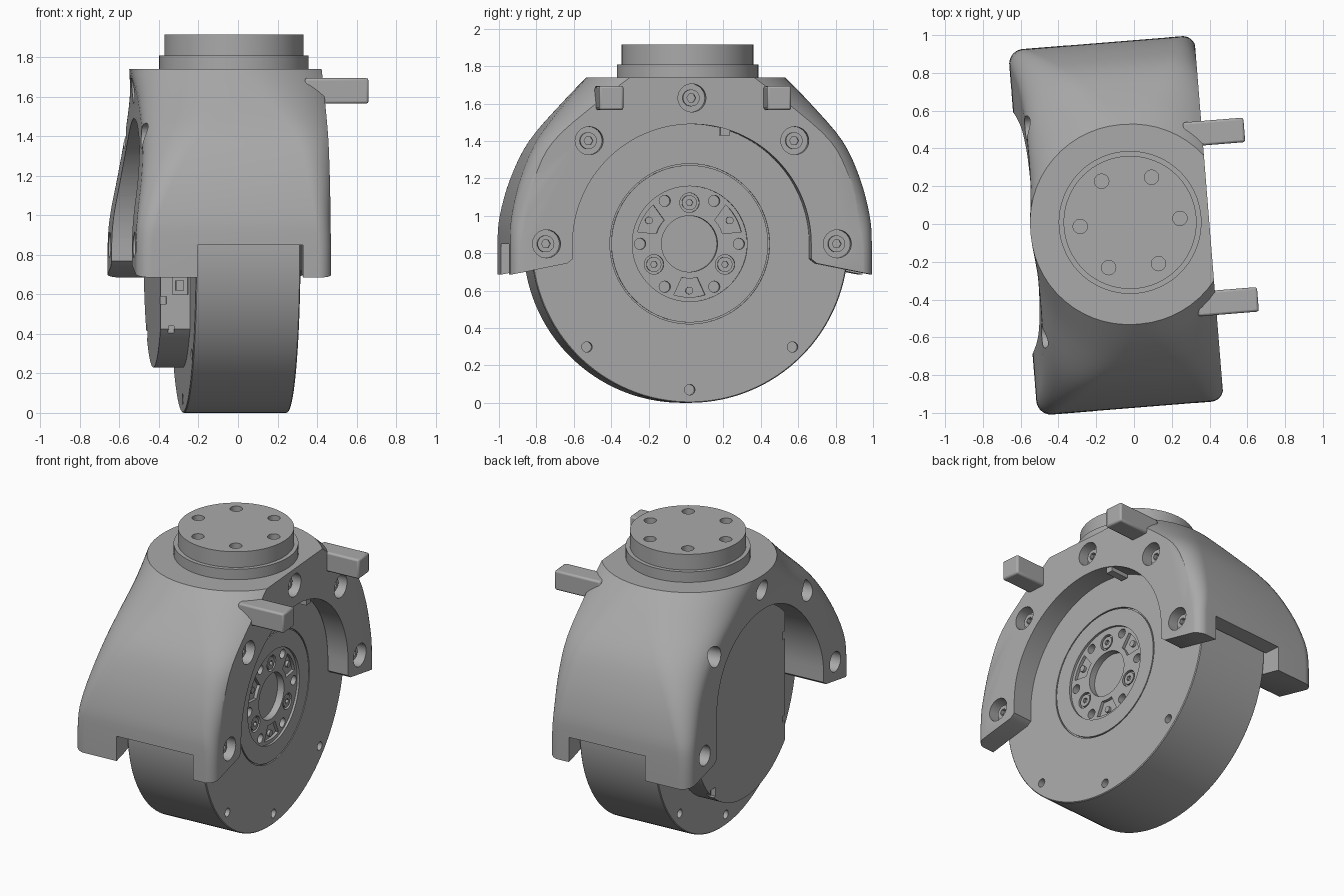
import bpy, bmesh, math
from mathutils import Vector
from math import sin, cos, pi, radians

if "Cube" in bpy.data.objects:
    bpy.data.objects.remove(bpy.data.objects["Cube"])

AXIS_Z = 0.85   # height of the motor axis
BOLT_R = 0.78   # bolt circle of the motor
TURN = radians(4.6)

grey = bpy.data.materials.new("plain grey")
grey.use_nodes = True
grey.diffuse_color = (0.4, 0.4, 0.4, 1)
grey.node_tree.nodes["Principled BSDF"].inputs["Base Color"].default_value = (0.4, 0.4, 0.4, 1)

parts = []


def rings_to_object(name, rings, keep=True):
    """Bridge equal rings of points, cap both ends."""
    bm = bmesh.new()
    loops = [[bm.verts.new(p) for p in ring] for ring in rings]
    n = len(loops[0])
    for lo, hi in zip(loops, loops[1:]):
        for i in range(n):
            j = (i + 1) % n
            bm.faces.new((lo[i], lo[j], hi[j], hi[i]))
    bm.faces.new(loops[0][::-1])
    bm.faces.new(loops[-1])
    bmesh.ops.recalc_face_normals(bm, faces=bm.faces)
    mesh = bpy.data.meshes.new(name)
    bm.to_mesh(mesh)
    bm.free()
    obj = bpy.data.objects.new(name, mesh)
    bpy.context.collection.objects.link(obj)
    mesh.materials.append(grey)
    if keep:
        parts.append(obj)
    return obj


def prism(name, pts, a, b, axis="X", keep=True):
    """Extrude a flat profile along x (profile is y, z) or z (profile is x, y)."""
    place = (lambda u, v, w: (w, u, v)) if axis == "X" else (lambda u, v, w: (u, v, w))
    return rings_to_object(name, [[place(u, v, w) for u, v in pts] for w in (a, b)], keep)


def arc(r, start=0, end=360, n=64, cu=0.0, cv=AXIS_Z):
    full = end - start == 360
    steps = n if full else n + 1
    angles = [radians(start + (end - start) * i / n) for i in range(steps)]
    return [(cu + r * cos(t), cv + r * sin(t)) for t in angles]


def box(name, y0, y1, z0, z1, x0, x1, keep=True):
    return prism(name, [(y0, z0), (y1, z0), (y1, z1), (y0, z1)], x0, x1, "X", keep)


def lathe(name, profile, n=128):
    """Turn (radius, x) pairs around the motor axis."""
    return rings_to_object(name, [[(x, u, v) for u, v in arc(r, n=n)] for r, x in profile])


def carve(obj, cutters):
    """Subtract each cutter and remove it."""
    bpy.context.view_layer.objects.active = obj
    for c in cutters:
        m = obj.modifiers.new("cut", "BOOLEAN")
        m.object, m.operation, m.solver = c, "DIFFERENCE", "EXACT"
        bpy.ops.object.modifier_apply(modifier=m.name)
        bpy.data.objects.remove(c)


def polar(r, deg):
    return r * cos(radians(deg)), AXIS_Z + r * sin(radians(deg))


def hole(r, x0, x1, at, n=24):
    return prism("cutter", arc(r, n=n, cu=at[0], cv=at[1]), x0, x1, "X", False)


# Housing: loft from a long rounded box at the feet to a round neck seat
# columns: height, half length, back x, front x, back corner, front corner
ROWS = [Vector(r) for r in (
    (0.62, 0.97, -0.59, 0.40, 0.08, 0.07),
    (0.85, 0.97, -0.59, 0.40, 0.08, 0.07),
    (1.00, 0.96, -0.58, 0.40, 0.10, 0.09),
    (1.20, 0.91, -0.55, 0.42, 0.16, 0.14),
    (1.40, 0.82, -0.53, 0.45, 0.27, 0.22),
    (1.60, 0.66, -0.53, 0.49, 0.43, 0.40),
    (1.74, 0.53, -0.55, 0.51, 0.52, 0.52))]


def smooth_rows(rows, steps=4):
    out = []
    for i in range(len(rows) - 1):
        p, q = rows[i], rows[i + 1]
        before, after = rows[max(i - 1, 0)], rows[min(i + 2, len(rows) - 1)]
        for s in range(steps):
            t = s / steps
            out.append(p + 0.5 * t * (q - before + t * (2 * before - 5 * p + 4 * q - after
                       + t * (3 * (p - q) + after - before))))
    return out + [rows[-1]]


def section(row, n=14):
    z, h, xb, xf, rb, rf = row
    front = arc(rf, 0, 90, n, xf - rf, h - rf)
    back = arc(rb, 90, 180, n, xb + rb, h - rb)
    half = front + back
    return [(x, y, z) for x, y in half] + [(x, -y, z) for x, y in reversed(half)]


housing = rings_to_object("housing", [section(r) for r in smooth_rows(ROWS)])
bm = bmesh.new()
bm.from_mesh(housing.data)
cut = bmesh.ops.bisect_plane(bm, geom=bm.verts[:] + bm.edges[:] + bm.faces[:],
                             plane_co=(0.398, 0, 0), plane_no=(1, 0, 0), clear_outer=True)
bmesh.ops.holes_fill(bm, edges=[e for e in bm.edges if e.is_boundary])
bmesh.ops.recalc_face_normals(bm, faces=bm.faces)
bm.to_mesh(housing.data)
bm.free()

opening = prism("cutter", arc(0.64, 0, 180) + [(-0.64, 0.4), (0.64, 0.4)], -1, 1, "X", False)
cavity = prism("cutter", arc(0.86, 0, 180) + [(-0.86, 0.4), (0.86, 0.4)], -0.285, 0.255, "X", False)
slot = box("cutter", -1.2, 1.2, 0.4, AXIS_Z, -0.283, 0.253, False)
foot_slant = prism("cutter", [(-1.2, 0.4), (1.2, 0.4), (1.2, 0.64), (0.97, 0.685), (0.67, 0.745),
                              (0.6, 0.8), (-0.6, 0.8), (-0.67, 0.745), (-0.97, 0.685),
                              (-1.2, 0.64)], -1, 1, "X", False)
cutters = [opening, cavity, slot, foot_slant]
for deg in range(0, 181, 45):
    at = polar(BOLT_R, deg)
    cutters += [hole(0.075, 0.32, 1, at, 32), hole(0.065, -1, -0.36, at, 32)]
carve(housing, cutters)

# Housing bolts seated in the counterbores
for i, deg in enumerate(range(0, 181, 45)):
    y, z = polar(BOLT_R, deg)
    for side, x0, x1 in (("right", 0.31, 0.355), ("back", -0.38, -0.35)):
        bolt = prism(f"housing_bolt_{side}_{i}", arc(0.045, n=24, cu=y, cv=z), x0, x1)
        if side == "right":
            carve(bolt, [hole(0.024, 0.33, 1, (y, z), 6)])

# Small locating tab at the top of the opening
box("locating_tab", 0.155, 0.205, 1.43, 1.5, 0.26, 0.39)

# Neck and mounting flange
NX, NY = -0.02, 0.01
prism("neck", arc(0.378, n=96, cu=NX, cv=NY), 1.73, 1.81, "Z")
flange = prism("mounting_flange", arc(0.352, n=96, cu=NX, cv=NY), 1.80, 1.915, "Z")
carve(flange, [prism("cutter", arc(0.038, n=24, cu=NX + 0.265 * cos(k * pi / 3),
                                   cv=NY + 0.265 * sin(k * pi / 3)), 1.84, 2, "Z", False)
               for k in range(6)])

# Side pegs
for side in (-1, 1):
    y = 0.45 * side
    peg = box("peg_left" if side > 0 else "peg_right", y - 0.065, y + 0.065, 1.565, 1.695, 0.3, 0.622)
    bev = peg.modifiers.new("soft edges", "BEVEL")
    bev.width, bev.segments = 0.012, 2

# Motor body with stepped hub rings
motor = lathe("motor_body", [
    (0.62, -0.28), (0.845, -0.28), (0.85, -0.275), (0.85, 0.245), (0.845, 0.25),
    (0.428, 0.25), (0.428, 0.238), (0.42, 0.238), (0.42, 0.25), (0.308, 0.25),
    (0.308, 0.235), (0.15, 0.235), (0.15, 0.19)])
cutters = []
for deg in range(225, 316, 45):
    at = polar(BOLT_R, deg)
    cutters += [hole(0.028, 0.2, 1, at), hole(0.028, -1, -0.23, at)]
for deg in range(0, 360, 60):
    cutters.append(hole(0.03, 0.19, 1, polar(0.265, deg)))
for deg in (90, 210, 330):
    cutters.append(hole(0.052, 0.215, 1, polar(0.22, deg)))
for deg in (30, 150, 270):
    pocket = arc(0.285, deg - 17, deg + 17, 8) + arc(0.185, deg + 13, deg - 13, 6)
    cutters.append(prism("cutter", pocket, 0.215, 1, "X", False))
carve(motor, cutters)

# Hub screws
for i, deg in enumerate(range(30, 360, 60)):
    y, z = polar(0.22 if i % 2 else 0.25, deg)
    big = deg in (90, 210, 330)
    screw = prism(f"hub_screw_{i}", arc(0.04 if big else 0.02, n=20, cu=y, cv=z), 0.2, 0.232)
    if big:
        carve(screw, [hole(0.018, 0.215, 1, (y, z), 6)])

# Rear cover: disc with one flat side, rim notches and a connector
flat = math.degrees(math.acos(0.45 / 0.62))
cover = prism("rear_cover", arc(0.62, flat - 180, 180 - flat, 96), -0.43, -0.27)
carve(cover, [box("cutter", -0.6, -0.43, 0.40, 0.44, -0.39, -0.36, False),
              box("cutter", -0.6, -0.42, 0.60, 0.69, -0.37, -0.29, False),
              box("cutter", -0.47, -0.42, 1.10, 1.15, -0.5, -0.40, False),
              box("cutter", -0.47, -0.42, 0.55, 0.59, -0.5, -0.40, False),
              box("cutter", 0.38, 0.44, 0.38, 0.44, -0.5, -0.40, False)])
box("connector", -0.44, -0.41, 0.62, 0.67, -0.35, -0.31)

# Turn the whole assembly and shade it
for obj in parts:
    obj.rotation_euler.z = TURN
bpy.ops.object.select_all(action="DESELECT")
for obj in parts:
    obj.select_set(True)
bpy.context.view_layer.objects.active = housing
bpy.ops.object.shade_smooth_by_angle(angle=radians(32))
